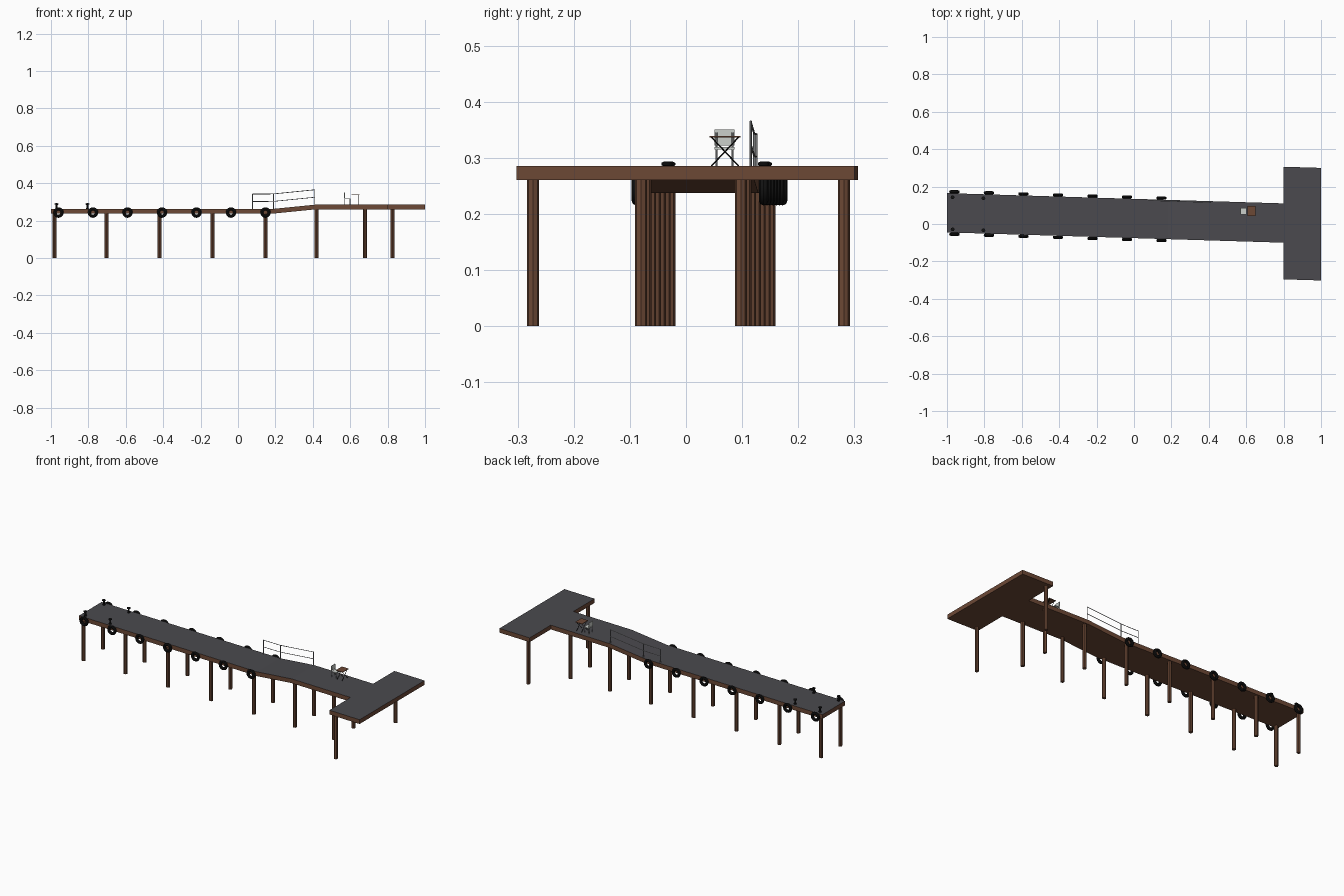
import bpy, bmesh, math
from mathutils import Vector

cube = bpy.data.objects.get("Cube")
if cube:
    bpy.data.objects.remove(cube, do_unlink=True)


def material(name, rgb, rough=0.8):
    m = bpy.data.materials.new(name)
    m.use_nodes = True
    m.diffuse_color = (*rgb, 1)
    bsdf = m.node_tree.nodes["Principled BSDF"]
    bsdf.inputs["Base Color"].default_value = (*rgb, 1)
    bsdf.inputs["Roughness"].default_value = rough
    return m


ASPHALT = material("dark grey decking", (0.07, 0.068, 0.077))
WOOD = material("brown timber", (0.15, 0.065, 0.036))
RUBBER = material("black rubber", (0.006, 0.006, 0.006))
METAL = material("grey metal", (0.32, 0.33, 0.34))
PLASTIC = material("pale grey plastic", (0.6, 0.63, 0.6))

THICK = 0.025
LOW, HIGH = 0.262, 0.285
RAMP_START, RAMP_END = 0.18, 0.41
HALF = 0.105


def centre(x):
    """Middle line of the pier, drifting sideways along its length."""
    return 0.06 - 0.0305 * (x + 1)


def deck_z(x):
    t = (x - RAMP_START) / (RAMP_END - RAMP_START)
    return LOW + (HIGH - LOW) * min(max(t, 0), 1)


def finish(name, bm, *mats, smooth=False):
    bmesh.ops.recalc_face_normals(bm, faces=bm.faces)
    mesh = bpy.data.meshes.new(name)
    bm.to_mesh(mesh)
    bm.free()
    for m in mats:
        mesh.materials.append(m)
    ob = bpy.data.objects.new(name, mesh)
    bpy.context.collection.objects.link(ob)
    if smooth:
        bpy.ops.object.select_all(action='DESELECT')
        ob.select_set(True)
        bpy.context.view_layer.objects.active = ob
        bpy.ops.object.shade_smooth_by_angle(angle=math.radians(40))
    return ob


def deck(name, stations, half):
    """Plank-thick slab following the middle line, grey on top."""
    bm = bmesh.new()
    rings = []
    for x in stations:
        y, z = centre(x), deck_z(x)
        rings.append([bm.verts.new((x, y + s * half, z + dz))
                      for s, dz in ((-1, 0), (1, 0), (1, -THICK), (-1, -THICK))])
    for a, b in zip(rings, rings[1:]):
        for i in range(4):
            j = (i + 1) % 4
            bm.faces.new((a[i], a[j], b[j], b[i]))
    bm.faces.new(rings[0])
    bm.faces.new(rings[-1])
    bmesh.ops.recalc_face_normals(bm, faces=bm.faces)
    for f in bm.faces:
        f.material_index = 0 if f.normal.z > 0.5 else 1
    return finish(name, bm, ASPHALT, WOOD)


def rod(bm, a, b, r, sides=6):
    """Cylinder between two points."""
    a, b = Vector(a), Vector(b)
    d = b - a
    mat = d.to_track_quat('Z', 'Y').to_matrix().to_4x4()
    mat.translation = (a + b) / 2
    bmesh.ops.create_cone(bm, cap_ends=True, segments=sides, radius1=r,
                          radius2=r, depth=d.length, matrix=mat)


def box(bm, lo, hi):
    vs = bmesh.ops.create_cube(bm, size=1)["verts"]
    for v in vs:
        v.co = [(l + h) / 2 + c * (h - l) for l, h, c in zip(lo, hi, v.co)]


def lathe(name, profile, axis, origin, steps, mat, closed=False):
    """Spin a (radius, height) profile about the z or y axis."""
    bm = bmesh.new()
    rings = []
    for i in range(steps):
        a = math.tau * i / steps
        ring = []
        for r, h in profile:
            u, v = r * math.cos(a), r * math.sin(a)
            p = Vector((u, v, h) if axis == 'Z' else (u, h, v))
            ring.append(bm.verts.new(p + Vector(origin)))
        rings.append(ring)
    n = len(profile)
    for i in range(steps):
        a, b = rings[i], rings[(i + 1) % steps]
        for k in range(n if closed else n - 1):
            m = (k + 1) % n
            bm.faces.new((a[k], a[m], b[m], b[k]))
    if not closed:
        bm.faces.new([r[-1] for r in rings])
    return finish(name, bm, mat, smooth=True)


# Walkway and cross-shaped head
deck("walkway_deck", (-1, RAMP_START, RAMP_END, 0.8), HALF)
deck("head_deck", (0.8, 1), 0.301)

# Support piles in pairs
piles = [(x, 0.089) for x in (-0.98, -0.703, -0.42, -0.136, 0.147, 0.42, 0.68)]
piles.append((0.826, 0.277))
for x, offset in piles:
    for side, label in ((1, "back"), (-1, "front")):
        bm = bmesh.new()
        y = centre(x) + side * offset
        rod(bm, (x, y, 0), (x, y, deck_z(x) - THICK + 0.001), 0.0108, 8)
        finish(f"{label}_pile", bm, WOOD)

# Tyre fenders along both edges
tyre = [(0.0195 + 0.0085 * math.cos(math.tau * k / 8),
         0.0085 * math.sin(math.tau * k / 8)) for k in range(8)]
for i in range(7):
    x = -0.96 + 0.1845 * i
    for side, label in ((1, "back"), (-1, "front")):
        y = centre(x) + side * (HALF + 0.0085)
        lathe(f"{label}_tyre_fender", tyre, 'Y', (x, y, 0.243), 20, RUBBER, True)

# Mooring bollards near the shore end
bollard = [(0.008, 0), (0.008, 0.003), (0.005, 0.006), (0.005, 0.022),
           (0.010, 0.025), (0.010, 0.029), (0.006, 0.031)]
for x in (-0.97, -0.805):
    for side, label in ((1, "back"), (-1, "front")):
        lathe(f"{label}_bollard", bollard, 'Z',
              (x, centre(x) + side * 0.086 - 0.002, LOW), 12, RUBBER)

# Handrail beside the ramp
bm = bmesh.new()
stops = (0.077, 0.19, 0.41)


def rail_point(x, h):
    return (x, centre(x) + 0.098, deck_z(x) + h)


for x in stops:
    rod(bm, rail_point(x, 0), rail_point(x, 0.081), 0.0022)
for a, b in zip(stops, stops[1:]):
    for h in (0.04, 0.08):
        rod(bm, rail_point(a, h), rail_point(b, h), 0.0018)
finish("ramp_handrail", bm, METAL)

# Small folding table
bm = bmesh.new()
box(bm, (0.606, 0.042, 0.336), (0.65, 0.097, 0.339))
finish("table_top", bm, WOOD)
bm = bmesh.new()
for x in (0.612, 0.644):
    rod(bm, (x, 0.045, HIGH), (x, 0.094, 0.337), 0.0013)
    rod(bm, (x, 0.094, HIGH), (x, 0.045, 0.337), 0.0013)
finish("table_legs", bm, RUBBER)

# Chair facing the table
bm = bmesh.new()
box(bm, (0.57, 0.051, 0.315), (0.601, 0.086, 0.319))
box(bm, (0.568, 0.051, 0.322), (0.571, 0.086, 0.35))
finish("chair_seat_and_back", bm, PLASTIC)
bm = bmesh.new()
for y in (0.054, 0.083):
    rod(bm, (0.571, y, HIGH), (0.571, y, 0.345), 0.0018)
    rod(bm, (0.599, y, HIGH), (0.599, y, 0.317), 0.0018)
finish("chair_frame", bm, METAL)
